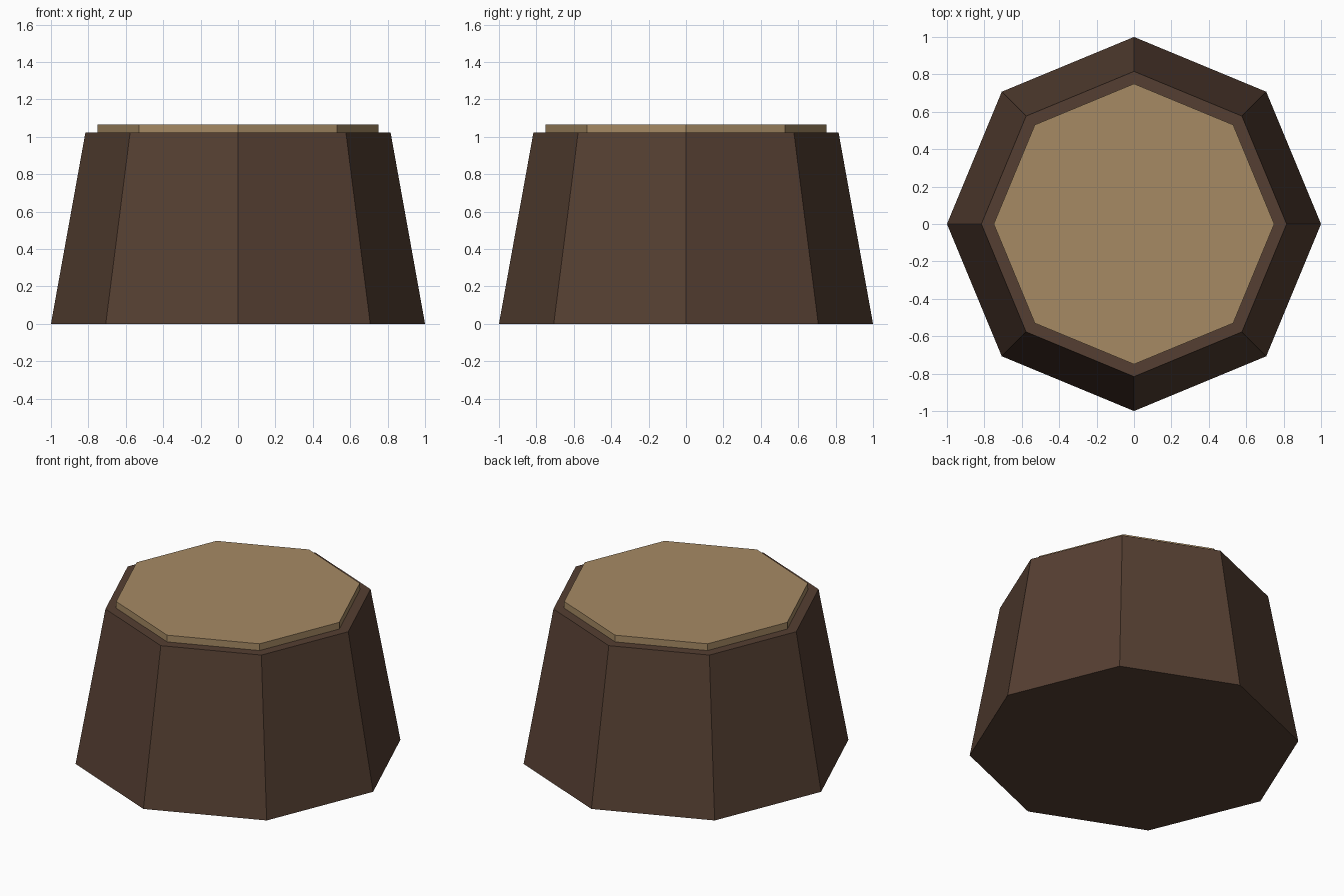
import bpy
import math

if "Cube" in bpy.data.objects:
    bpy.data.objects.remove(bpy.data.objects["Cube"])


def srgb(hex_code):
    """Convert a hex colour to linear RGBA."""
    vals = [int(hex_code[i:i + 2], 16) / 255 for i in (0, 2, 4)]
    return [v / 12.92 if v <= 0.04045 else ((v + 0.055) / 1.055) ** 2.4 for v in vals] + [1.0]


def material(name, hex_code):
    mat = bpy.data.materials.new(name)
    mat.diffuse_color = srgb(hex_code)
    mat.use_nodes = True
    mat.node_tree.nodes["Principled BSDF"].inputs["Base Color"].default_value = mat.diffuse_color
    return mat


def octagon(name, r_bottom, r_top, z0, z1, mat):
    """Eight-sided flat-shaded frustum with corners on the x and y axes."""
    bpy.ops.mesh.primitive_cone_add(vertices=8, radius1=r_bottom, radius2=r_top,
                                    depth=z1 - z0, location=(0, 0, (z0 + z1) / 2))
    obj = bpy.context.object
    obj.name = name
    obj.data.materials.append(mat)
    return obj


bark = material("dark_brown_bark", "553F32")
wood = material("tan_cut_wood", "A68A64")

# Tapered trunk
octagon("stump_trunk", 1.0, 0.816, 0.0, 1.022, bark)
# Pale cut face, sitting slightly proud of the trunk
octagon("cut_wood_top", 0.75, 0.75, 0.98, 1.067, wood)
